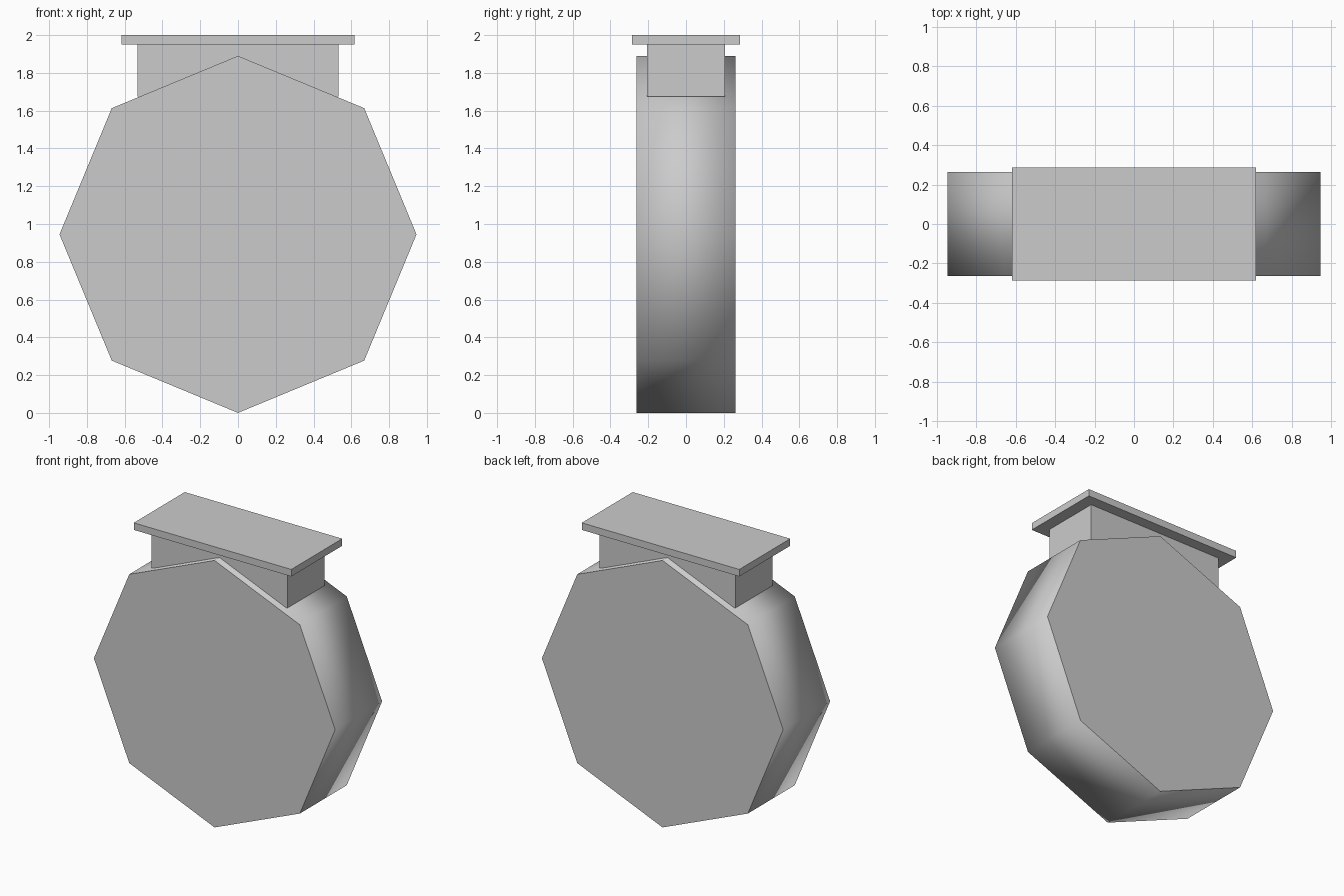
import bpy
import math

default = bpy.data.objects.get("Cube")
if default:
    bpy.data.objects.remove(default, do_unlink=True)

# One plain grey for the whole model
grey = bpy.data.materials.new("light grey")
grey.use_nodes = True
grey.diffuse_color = (0.6, 0.6, 0.6, 1)
grey.node_tree.nodes["Principled BSDF"].inputs["Base Color"].default_value = grey.diffuse_color


def finish(name):
    obj = bpy.context.object
    obj.name = name
    obj.data.materials.append(grey)
    bpy.ops.object.transform_apply(location=True, rotation=True, scale=True)
    return obj


def box(name, width, depth, bottom, top):
    bpy.ops.mesh.primitive_cube_add(size=1, location=(0, 0, (bottom + top) / 2))
    bpy.context.object.scale = (width, depth, top - bottom)
    return finish(name)


# Eight-sided body standing on a corner, axis front to back
RADIUS = 0.945
bpy.ops.mesh.primitive_cylinder_add(vertices=8, radius=RADIUS, depth=0.525,
                                    location=(0, 0, RADIUS),
                                    rotation=(math.pi / 2, 0, 0))
body = finish("body")

# Flat front and back, with the rim shaded as a soft round band
mesh = body.data
mesh.shade_smooth()
mesh.update()
rounded = [v.normal.copy() for v in mesh.vertices]
normals = [None] * len(mesh.loops)
for face in mesh.polygons:
    is_cap = abs(face.normal.y) > 0.5
    for i in face.loop_indices:
        normals[i] = face.normal.copy() if is_cap else rounded[mesh.loops[i].vertex_index]
for edge in mesh.edges:
    a, b = (mesh.vertices[i].co for i in edge.vertices)
    edge.use_edge_sharp = abs(a.y - b.y) < 0.01
mesh.normals_split_custom_set(normals)

# Neck sunk into the body, and the flat cap on top
box("neck", 1.066, 0.415, 1.675, 1.95)
box("cap", 1.234, 0.57, 1.95, 2.0)
